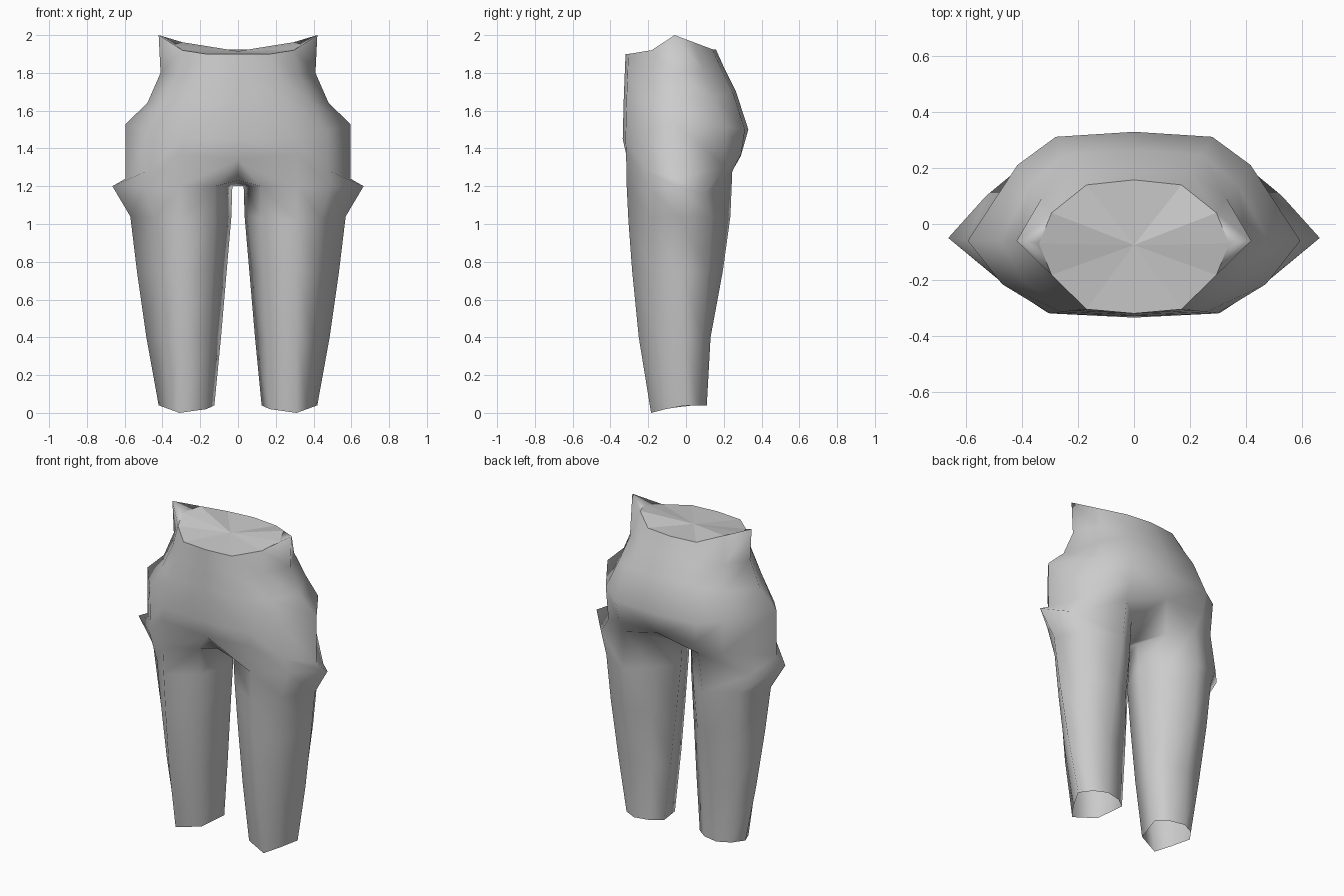
import bpy, bmesh
from mathutils import Vector

cube = bpy.data.objects.get("Cube")
if cube:
    bpy.data.objects.remove(cube)

grey = bpy.data.materials.new("plain grey")
grey.use_nodes = True
colour = (0.6, 0.6, 0.6, 1)
grey.diffuse_color = colour
grey.node_tree.nodes["Principled BSDF"].inputs["Base Color"].default_value = colour

bm = bmesh.new()


def middle(a, b, out_x, out_y, lift=0):
    return (Vector(a) + Vector(b)) / 2 + Vector((out_x, out_y, lift))


def torso_half(z_front, z_side, z_back, y_front, y_back, width, x_front, x_back,
               bulge, dip, out_x, out_y):
    """Seven points from the front centre round the side to the back centre."""
    front = (x_front, y_front + 0.015, z_front)
    side = (width, -0.06, z_side)
    back = (x_back, y_back - 0.018, z_back)
    points = [(0, y_front, z_front), front, middle(front, side, bulge, -bulge, -dip), side,
              middle(side, back, out_x, out_y), back, (0, y_back, z_back)]
    return [bm.verts.new(p) for p in points]


def leg_ring(z_front, z_side, z_back, y_front, y_side, y_back, outer, inner, x_back, bulge):
    """Eight points from the front round the outside, the back and the inside."""
    front, back = (0.31, y_front, z_front), (x_back, y_back, z_back)
    side, inside = (outer, y_side, z_side), (inner, y_side + 0.04, z_side)
    points = [front, middle(front, side, 0, -0.015), side,
              middle(side, back, bulge, bulge), back,
              middle(back, inside, -0.015, 0.015), inside,
              middle(inside, front, -0.05, -0.055)]
    return [bm.verts.new(p) for p in points]


def bridge(upper, lower, closed=False):
    count = len(upper)
    for i in range(count if closed else count - 1):
        j = (i + 1) % count
        bm.faces.new((upper[i], lower[i], lower[j], upper[j]))


# Waist, hips and buttocks, one side
torso = [torso_half(*level) for level in (
    (1.90, 2.00, 1.925, -0.32, 0.158, 0.42, 0.17, 0.17, 0, 0.03, 0, 0),
    (1.78, 1.80, 1.82, -0.325, 0.205, 0.41, 0.22, 0.20, 0.01, 0, 0.025, 0.03),
    (1.65, 1.64, 1.70, -0.33, 0.265, 0.48, 0.26, 0.24, 0.02, 0, 0.01, 0.05),
    (1.45, 1.53, 1.50, -0.335, 0.33, 0.595, 0.30, 0.28, 0.025, 0, -0.02, 0.085),
    (1.37, 1.24, 1.37, -0.332, 0.31, 0.595, 0.31, 0.27, 0.02, 0.02, -0.03, 0.09))]
for upper, lower in zip(torso, torso[1:]):
    bridge(upper, lower)
hip = torso[-1]
hip[0].co = (0, -0.31, 1.34)
hip[-1].co = (0, 0.29, 1.36)

# Leg, open at the end, with the pointed outer hip in its first ring
leg = [leg_ring(*level) for level in (
    (1.20, 1.20, 1.28, -0.314, -0.05, 0.245, 0.665, 0.03, 0.26, 0.04),
    (1.02, 1.04, 1.04, -0.305, -0.04, 0.235, 0.57, 0.035, 0.28, 0.04),
    (0.75, 0.75, 0.75, -0.285, -0.03, 0.195, 0.535, 0.06, 0.29, 0.035),
    (0.40, 0.40, 0.40, -0.25, -0.015, 0.13, 0.485, 0.09, 0.29, 0.03),
    (0, 0.04, 0.04, -0.185, 0, 0.11, 0.42, 0.125, 0.29, 0.015))]
for upper, lower in zip(leg, leg[1:]):
    bridge(upper, lower, closed=True)
thigh = leg[0]
thigh[3].co = (0.53, 0.1, 1.16)

# Join of hip and leg, and the crotch
bridge(hip[1:6], thigh[:5])
crotch_front = bm.verts.new((0, -0.21, 1.23))
crotch = bm.verts.new((0, -0.01, 1.2))
for face in ((hip[0], thigh[7], thigh[0], hip[1]),
             (hip[0], crotch_front, thigh[7]),
             (crotch_front, crotch, thigh[6], thigh[7]),
             (crotch, hip[6], thigh[5], thigh[6]),
             (hip[6], hip[5], thigh[4], thigh[5])):
    bm.faces.new(face)

# Inside of the raised side point
waist = torso[0]
tip = waist[3]
notch = bm.verts.new((0.34, -0.07, 1.95))
bm.faces.new((waist[2], tip, notch))
bm.faces.new((tip, waist[4], notch))
for face in bm.faces:
    face.smooth = True

# Waist cap as a flat-faced fan with a sharp rim
rim = waist[:3] + [notch] + waist[4:]
centre = bm.verts.new((0, -0.075, 1.915))
for a, b in zip(rim, rim[1:]):
    bm.faces.new((a, b, centre))
    bm.edges.get((a, b)).smooth = False

bmesh.ops.recalc_face_normals(bm, faces=bm.faces[:])
mesh = bpy.data.meshes.new("hips_and_legs")
bm.to_mesh(mesh)
bm.free()
mesh.materials.append(grey)
body = bpy.data.objects.new("hips_and_legs", mesh)
bpy.context.collection.objects.link(body)
mirror = body.modifiers.new("other_side", "MIRROR")
mirror.merge_threshold = 0.001
